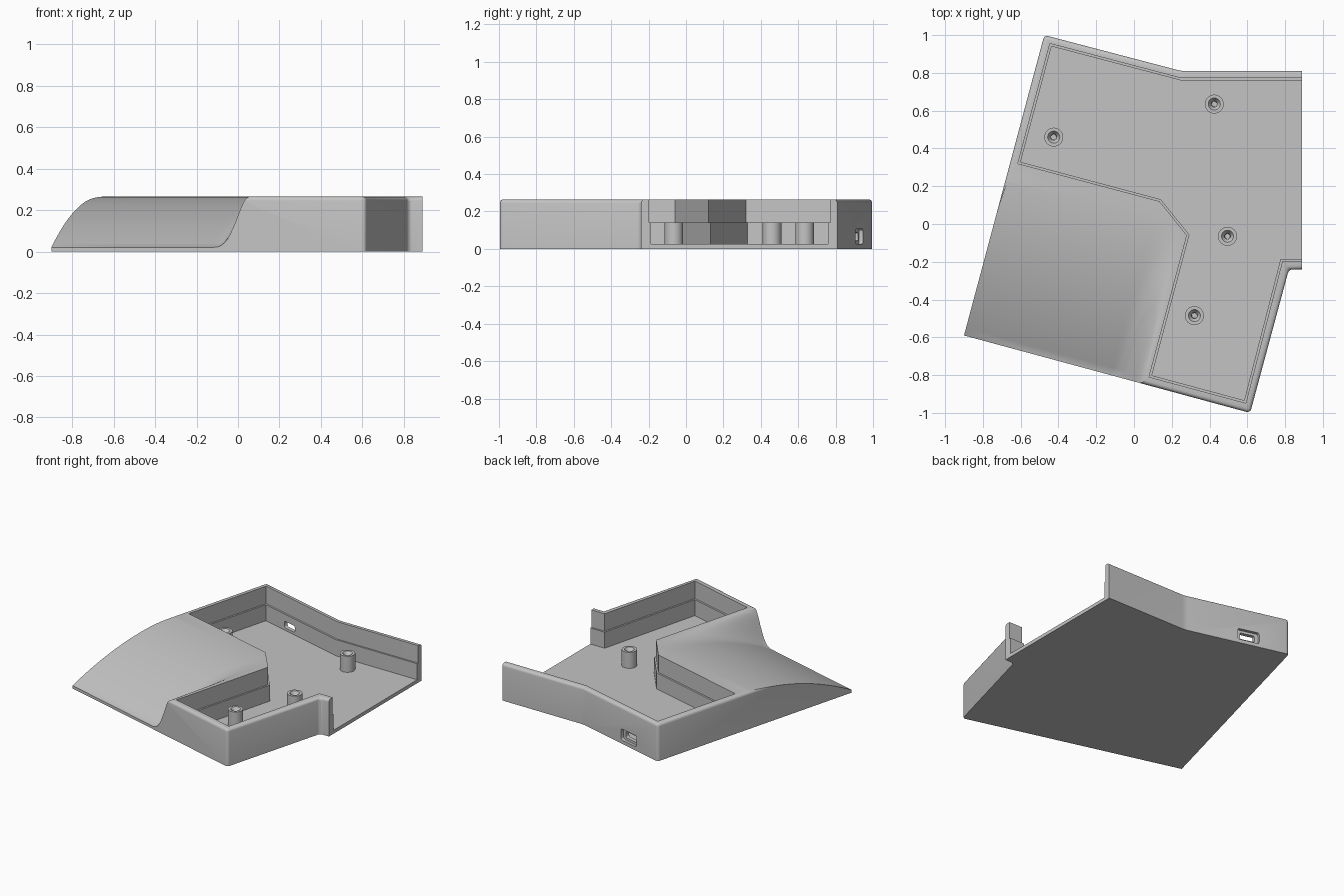
import bpy, bmesh, math
from mathutils import Vector, Matrix

cube = bpy.data.objects.get("Cube")
if cube:
    bpy.data.objects.remove(cube, do_unlink=True)

HEIGHT, FLOOR, LEDGE = 0.265, 0.025, 0.14
TILT = math.radians(-15)
TURN = Matrix.Rotation(TILT, 4, 'Z')
FRONT_LEFT = Vector((-0.90, -0.59, 0))

grey = bpy.data.materials.new("light grey plastic")
grey.use_nodes = True
COLOUR = (0.55, 0.55, 0.55, 1)
grey.diffuse_color = COLOUR
grey.node_tree.nodes["Principled BSDF"].inputs["Base Color"].default_value = COLOUR


def finish(bm, name):
    bmesh.ops.recalc_face_normals(bm, faces=bm.faces)
    mesh = bpy.data.meshes.new(name)
    bm.to_mesh(mesh)
    bm.free()
    mesh.materials.append(grey)
    ob = bpy.data.objects.new(name, mesh)
    bpy.context.collection.objects.link(ob)
    return ob


def prism(points, low, high):
    bm = bmesh.new()
    face = bm.faces.new([bm.verts.new((x, y, low)) for x, y in points])
    top = bmesh.ops.extrude_face_region(bm, geom=[face])["geom"]
    for v in top:
        if isinstance(v, bmesh.types.BMVert):
            v.co.z = high
    bmesh.ops.recalc_face_normals(bm, faces=bm.faces)
    return bm


def inset(points, d):
    # shrink a counter-clockwise outline by d
    pts = [Vector(p) for p in points]
    result = []
    for i, p in enumerate(pts):
        a = (p - pts[i - 1]).normalized()
        b = (pts[(i + 1) % len(pts)] - p).normalized()
        n, m = Vector((-a.y, a.x)), Vector((-b.y, b.x))
        result.append(p + (n + m) * d / (1 + n.dot(m)))
    return result


def cut(target, cutter):
    cutter.hide_render = True
    mod = target.modifiers.new("cut", 'BOOLEAN')
    mod.operation, mod.solver, mod.object = 'DIFFERENCE', 'EXACT', cutter
    activate(target)
    bpy.ops.object.modifier_apply(modifier=mod.name)
    bpy.data.objects.remove(cutter, do_unlink=True)


def activate(ob):
    bpy.ops.object.select_all(action='DESELECT')
    ob.select_set(True)
    bpy.context.view_layer.objects.active = ob


def smooth(ob):
    activate(ob)
    bpy.ops.object.shade_smooth_by_angle(angle=math.radians(28))


# Case body: solid outline with rounded top rim and corners
outline = [(-0.90, -0.59), (0.615, -1.0), (0.82, -0.24), (0.89, -0.24),
           (0.89, 0.81), (0.25, 0.81), (-0.475, 1.0)]
bm = prism(outline, 0, HEIGHT)
rounded = []
for e in bm.edges:
    a, b = (v.co for v in e.verts)
    upright = abs(a.z - b.z) > 0.1
    open_side = a.x > 0.88 and b.x > 0.88
    palm_corner = upright and a.x < -0.8
    on_top = min(a.z, b.z) > 0.2
    if (upright or on_top) and not open_side and not palm_corner:
        rounded.append(e)
bmesh.ops.bevel(bm, geom=rounded, offset=0.02, segments=4, profile=0.5, affect='EDGES')
case = finish(bm, "case_body")


# Palm rest: sweep rising to the back, curling up against the tray wall
def rest_height(u, v):
    t = min(max(v / 0.93, 0), 1)
    z = HEIGHT - 0.245 * (1 - t) ** 2
    s = min(max((u - 0.80) / 0.185, 0), 1) ** 1.6
    return z + (HEIGHT - z) * s * s * (3 - 2 * s) + 0.0005


us = [-0.1, 0.4] + [0.80 + 0.185 * i / 14 for i in range(15)]
vs = [-0.1] + [0.93 * i / 24 for i in range(25)]
bm = bmesh.new()
grid = [[bm.verts.new((u, v, rest_height(u, v))) for v in vs] for u in us]
for i in range(len(us) - 1):
    for j in range(len(vs) - 1):
        bm.faces.new((grid[i][j], grid[i + 1][j], grid[i + 1][j + 1], grid[i][j + 1]))
lid = bmesh.ops.extrude_face_region(bm, geom=bm.faces[:])["geom"]
for v in lid:
    if isinstance(v, bmesh.types.BMVert):
        v.co.z = 0.6
bmesh.ops.triangulate(bm, faces=bm.faces)
bm.transform(Matrix.Translation(FRONT_LEFT) @ TURN)
cut(case, finish(bm, "palm_rest_cutter"))

# Tray: wide upper pocket, slightly narrower lower pocket, open on one side
tray = [(-0.615, 0.32), (0.135, 0.12), (0.28, -0.06), (0.08, -0.81), (0.592, -0.948),
        (0.785, -0.198), (1.2, -0.198), (1.2, 0.772), (0.25, 0.772), (-0.445, 0.955)]
cut(case, finish(prism(tray, LEDGE, 0.6), "upper_tray_cutter"))
cut(case, finish(prism(inset(tray, 0.012), FLOOR, LEDGE + 0.02), "lower_tray_cutter"))

# Cable port: shallow rounded recess with a smaller through hole
corner = Vector((-0.475, 1.0, 0.066))
for name, size, radius in (("port_recess_cutter", (0.155, 0.04, 0.08), 0.015),
                           ("port_hole_cutter", (0.105, 0.2, 0.045), 0.01)):
    bm = bmesh.new()
    bmesh.ops.create_cube(bm, size=1, matrix=Matrix.Diagonal((*size, 1)))
    along = [e for e in bm.edges if abs(e.verts[0].co.y - e.verts[1].co.y) > 0.01]
    bmesh.ops.bevel(bm, geom=along, offset=radius, segments=4, profile=0.5, affect='EDGES')
    bm.transform(Matrix.Translation(corner) @ TURN @ Matrix.Translation((0.29, 0, 0)))
    cut(case, finish(bm, name))
smooth(case)

# Screw posts with countersunk holes
profile = [(0.05, 0.02), (0.05, 0.14), (0.032, 0.14), (0.016, 0.115), (0.014, 0.05), (0, 0.05)]
posts = {"back_left": (0.425, 0.635), "back_right": (-0.425, 0.46),
         "middle": (0.495, -0.065), "front": (0.32, -0.485)}
for place, (x, y) in posts.items():
    bm = bmesh.new()
    verts = [bm.verts.new((r, 0, z)) for r, z in profile]
    edges = [bm.edges.new(pair) for pair in zip(verts, verts[1:])]
    bmesh.ops.spin(bm, geom=verts + edges, cent=(0, 0, 0), axis=(0, 0, 1),
                   angle=math.tau, steps=32)
    bmesh.ops.remove_doubles(bm, verts=bm.verts, dist=0.0001)
    post = finish(bm, place + "_screw_post")
    post.location = (x, y, 0)
    smooth(post)
